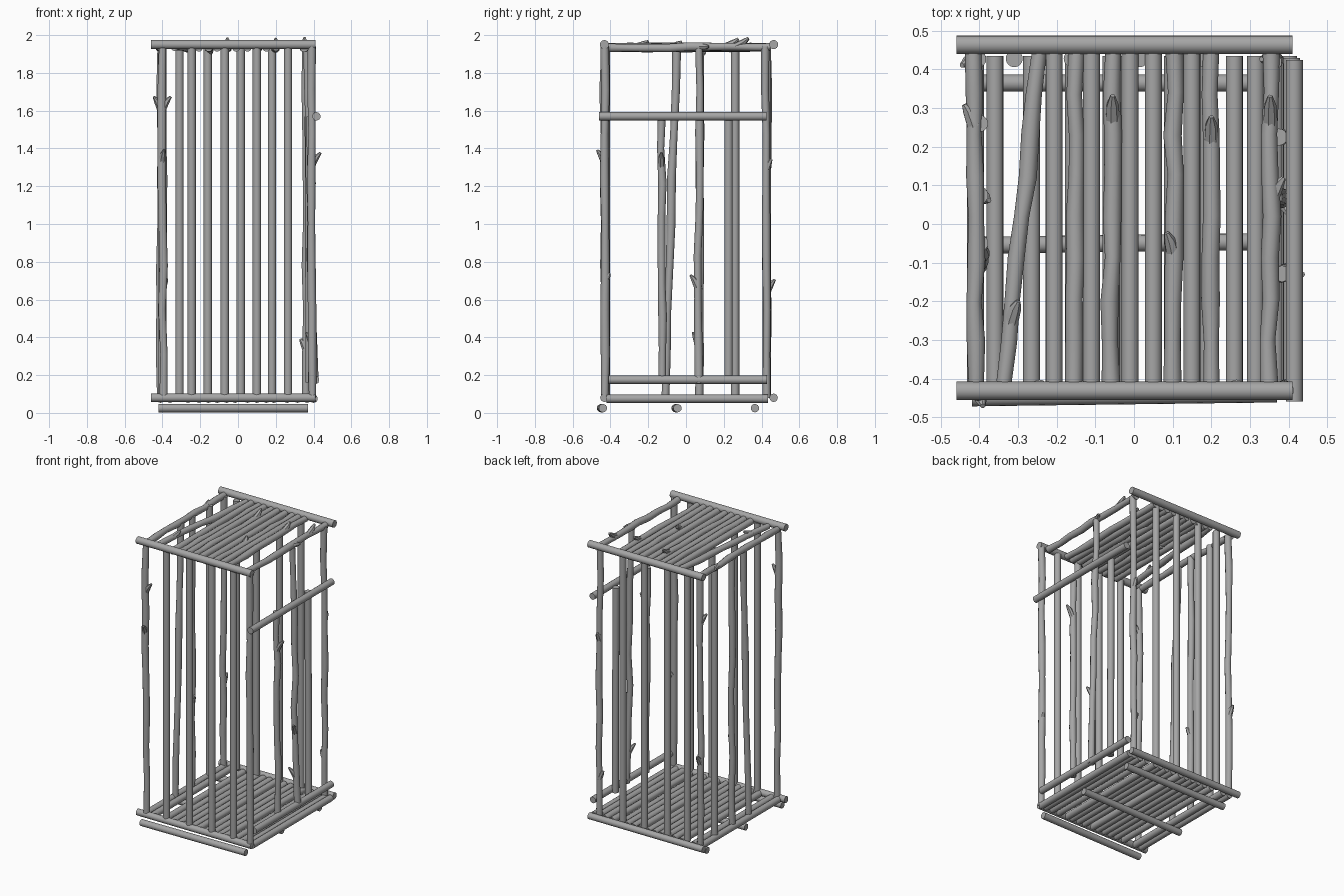
import bpy, bmesh, math, random
from mathutils import Vector

if "Cube" in bpy.data.objects:
    bpy.data.objects.remove(bpy.data.objects["Cube"])

random.seed(4)
wood = bpy.data.materials.new("dark_wood")
wood.diffuse_color = (0.38, 0.38, 0.38, 1)
wood.use_nodes = True
wood.node_tree.nodes["Principled BSDF"].inputs["Base Color"].default_value = wood.diffuse_color


def tube(bm, pts, radii, sides):
    """Capped tube swept through points."""
    pts = [Vector(p) for p in pts]
    axis = (pts[-1] - pts[0]).normalized()
    ref = Vector((0, 0, 1)) if abs(axis.z) < 0.8 else Vector((1, 0, 0))
    u = axis.cross(ref).normalized()
    v = axis.cross(u)
    rings = []
    for p, r in zip(pts, radii):
        rings.append([bm.verts.new(p + u * r * math.cos(2 * math.pi * i / sides)
                                   + v * r * math.sin(2 * math.pi * i / sides))
                      for i in range(sides)])
    for a, b in zip(rings, rings[1:]):
        for i in range(sides):
            j = (i + 1) % sides
            bm.faces.new((a[i], a[j], b[j], b[i]))
    bm.faces.new(rings[0][::-1])
    bm.faces.new(rings[-1])


def log(name, a, b, r=0.022, rough=0.0, twigs=()):
    """Pole from a to b; rough poles wander and taper; twigs = (position along, direction, length)."""
    a, b = Vector(a), Vector(b)
    bm = bmesh.new()
    n = 9 if rough else 2
    pts, radii = [], []
    for i in range(n):
        t = i / (n - 1)
        jog = Vector([random.uniform(-rough, rough) for _ in range(3)])
        if i in (0, n - 1):
            jog *= 0.3
        pts.append(a.lerp(b, t) + jog)
        radii.append(r * (random.uniform(0.88, 1.1) if rough else 1))
    tube(bm, pts, radii, 10 if rough else 16)
    axis = (b - a).normalized()
    for t, direction, length in twigs:
        k = min(int(t * (n - 1)), n - 2)
        base = pts[k].lerp(pts[k + 1], t * (n - 1) - k)
        d = Vector(direction).normalized()
        tip = base + d * (r * 0.8 + length) + axis * (length + 0.025)
        tube(bm, [base - axis * 0.02, base.lerp(tip, 0.55), tip], [r * 0.9, r * 0.75, r * 0.3], 7)
    bmesh.ops.recalc_face_normals(bm, faces=bm.faces)
    mesh = bpy.data.meshes.new(name)
    bm.to_mesh(mesh)
    bm.free()
    mesh.materials.append(wood)
    ob = bpy.data.objects.new(name, mesh)
    bpy.context.collection.objects.link(ob)
    bpy.ops.object.select_all(action='DESELECT')
    ob.select_set(True)
    bpy.context.view_layer.objects.active = ob
    bpy.ops.object.shade_smooth_by_angle(angle=math.radians(40))


# Runners under the floor
for i, (y0, y1) in enumerate([(-0.45, -0.44), (-0.055, -0.045), (0.365, 0.365)]):
    log(f"runner_{i}", (-0.42, y0, 0.025), (0.37, y1, 0.025))

# Front and back horizontal rails
for side, y in (("front", -0.432), ("back", 0.464)):
    log(f"{side}_bottom_rail", (-0.46, y, 0.08), (0.41, y, 0.08))
    log(f"{side}_top_rail", (-0.46, y, 1.95), (0.41, y, 1.95), 0.024)

# Floor poles
floor_x = [-0.41, -0.36, -0.265, -0.207, -0.157, -0.11, -0.06, -0.015,
           0.05, 0.10, 0.15, 0.19, 0.26, 0.315, 0.365, 0.40]
for i, x in enumerate(floor_x):
    log(f"floor_pole_{i}", (x, -0.42, 0.075), (x, 0.435, 0.075))

# Straight roof poles
for i, x in enumerate([-0.207, -0.11, -0.01, 0.05, 0.15]):
    log(f"roof_pole_{i}", (x, -0.42, 1.935), (x, 0.442, 1.935))

# Rough roof branches
roof = [(-0.41, -0.415, [(0.8, (-1, 0, 0.4), 0.01)]),
        (-0.335, -0.245, [(0.2, (0.5, 0, 1), 0.015)]),
        (-0.155, -0.15, [(0.55, (0.3, 0, -1), 0.015)]),
        (-0.06, -0.055, [(0.8, (0, 0, 1), 0.03)]),
        (0.10, 0.105, [(0.40, (-0.6, 0, 1), 0.02)]),
        (0.20, 0.20, [(0.75, (0, 0, 1), 0.025)]),
        (0.35, 0.355, [(0.80, (0, 0, 1), 0.03), (0.57, (1, 0, 0), 0.015)])]
for i, (x0, x1, tw) in enumerate(roof):
    log(f"roof_branch_{i}", (x0, -0.41, 1.935), (x1, 0.445, 1.935), 0.022, 0.005, tw)

# Straight upright bars, front and back
for i, x in enumerate([-0.245, -0.07, 0.10, 0.265]):
    log(f"front_bar_{i}", (x, -0.425, 0.09), (x, -0.425, 1.935))
for i, x in enumerate([-0.31, -0.16, 0.015, 0.18]):
    log(f"back_bar_{i}", (x, 0.428, 0.09), (x, 0.428, 1.935))

# Corner posts
log("front_left_post", (-0.395, -0.43, 0.08), (-0.40, -0.43, 1.94), 0.022, 0.006,
    [(0.68, (0.3, -1, 0), 0.025), (0.83, (1, 0, 0), 0.03)])
log("front_right_post", (0.395, -0.43, 0.08), (0.39, -0.43, 1.94), 0.022, 0.004,
    [(0.34, (0.3, 1, 0), 0.005)])
log("back_left_post", (-0.41, 0.428, 0.08), (-0.405, 0.428, 1.94), 0.022, 0.006,
    [(0.31, (0, 1, 0), 0.025), (0.83, (-1, -0.6, 0), 0.025)])
log("back_right_post", (0.36, 0.428, 0.08), (0.36, 0.42, 1.94), 0.022, 0.006,
    [(0.66, (0, 1, 0), 0.01), (0.15, (-1, 0, 0), 0.012)])

# Left wall bars
log("left_bar_0", (-0.40, -0.11, 0.08), (-0.40, -0.05, 1.94), 0.022, 0.005)
log("left_bar_1", (-0.40, 0.07, 0.08), (-0.40, 0.075, 1.94), 0.022, 0.004,
    [(0.32, (1, -0.5, 0), 0.01)])
log("left_bar_2", (-0.40, 0.26, 0.08), (-0.40, 0.26, 1.94))

# Right wall: two cross rails and the bars between them
log("right_upper_rail", (0.415, -0.46, 1.57), (0.415, 0.425, 1.57))
log("right_lower_rail", (0.408, -0.41, 0.175), (0.408, 0.43, 0.175))
log("right_bar_0", (0.39, -0.125, 0.16), (0.385, -0.13, 1.57), 0.021, 0.006,
    [(0.82, (1, 0, 0), 0.035)])
log("right_bar_1", (0.405, 0.07, 0.16), (0.365, 0.07, 1.93), 0.021, 0.009,
    [(0.29, (0.4, -1, 0), 0.025), (0.12, (-1, -0.8, 0), 0.03)])
log("right_bar_2", (0.38, 0.225, 0.16), (0.375, 0.225, 1.57))
